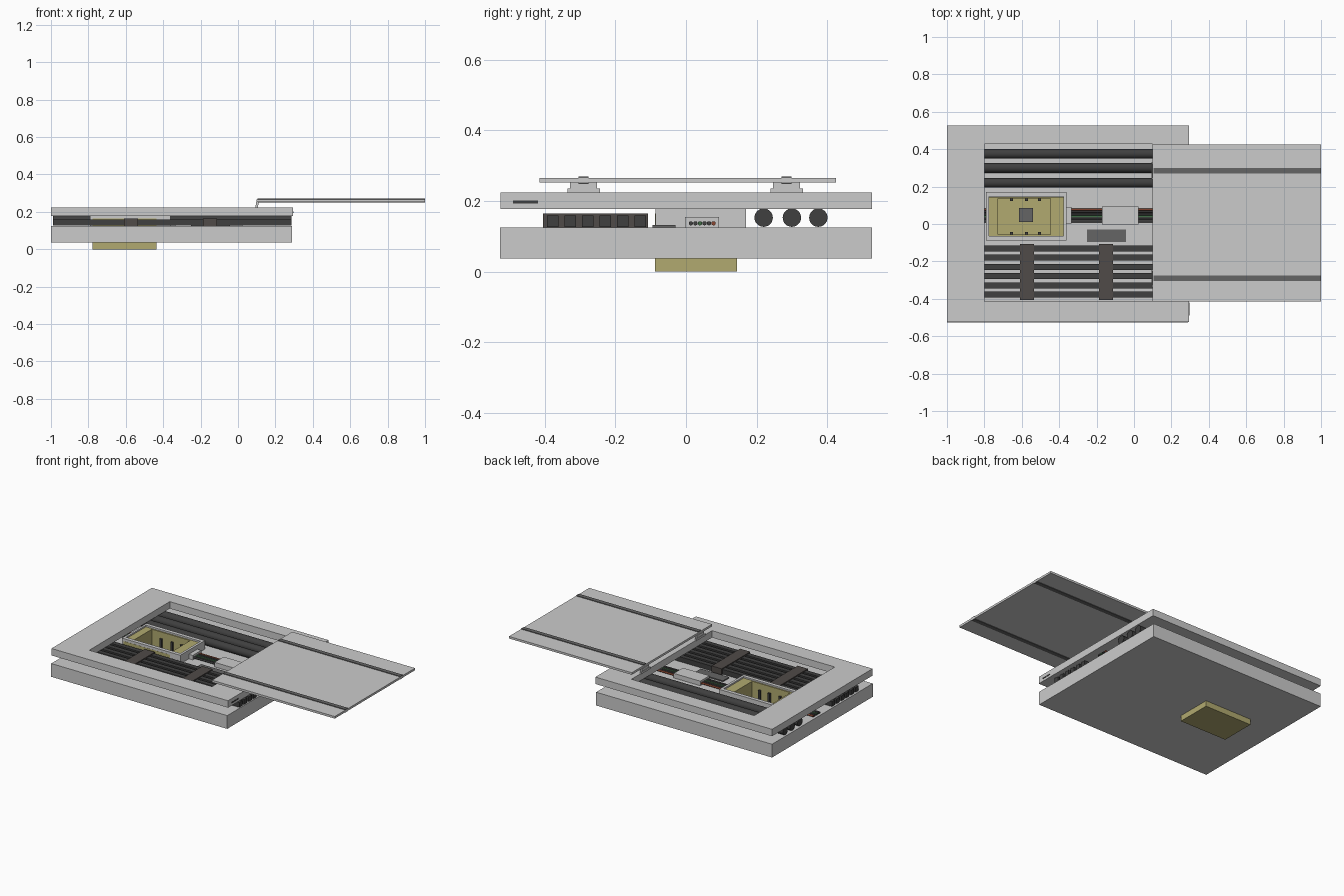
import bpy, bmesh, math
from mathutils import Matrix

if "Cube" in bpy.data.objects:
    bpy.data.objects.remove(bpy.data.objects["Cube"])


def mat(name, r, g, b):
    m = bpy.data.materials.new(name)
    m.diffuse_color = (r, g, b, 1)
    m.use_nodes = True
    m.node_tree.nodes["Principled BSDF"].inputs["Base Color"].default_value = m.diffuse_color
    return m


DARK = mat("dark_rubber", 0.05, 0.05, 0.05)
STRAP = mat("strap_brown", 0.08, 0.07, 0.065)
RAIL = mat("rail_grey", 0.13, 0.13, 0.13)
YELLOW = mat("yellow_plastic", 0.44, 0.40, 0.16)
RED = mat("red_wire", 0.25, 0.06, 0.03)
GREEN = mat("green_wire", 0.05, 0.15, 0.06)


def finish(name, bm, m=None):
    bmesh.ops.recalc_face_normals(bm, faces=bm.faces)
    me = bpy.data.meshes.new(name)
    bm.to_mesh(me)
    bm.free()
    ob = bpy.data.objects.new(name, me)
    bpy.context.collection.objects.link(ob)
    if m:
        me.materials.append(m)
    return ob


def box(name, x, y, z, m=None):
    bm = bmesh.new()
    bmesh.ops.create_cube(bm, size=1)
    for v in bm.verts:
        v.co = [(a + b) / 2 + c * (b - a) for (a, b), c in zip((x, y, z), v.co)]
    return finish(name, bm, m)


def ring(name, x, y, hx, hy, z, m=None):
    """Rectangular slab with a rectangular through hole."""
    bm = bmesh.new()
    rows = []
    for (xa, xb), (ya, yb) in ((x, y), (hx, hy)):
        for h in z:
            rows.append([bm.verts.new((px, py, h)) for px, py in
                         ((xa, ya), (xb, ya), (xb, yb), (xa, yb))])
    ob, ot, ib, it = rows
    for a, b in ((ob, ot), (ot, it), (it, ib), (ib, ob)):
        for i in range(4):
            j = (i + 1) % 4
            bm.faces.new((a[i], a[j], b[j], b[i]))
    return finish(name, bm, m)


def rod(name, x, y, z, r, m, sides=24):
    bm = bmesh.new()
    mx = Matrix.Translation(((x[0] + x[1]) / 2, y, z)) @ Matrix.Rotation(math.pi / 2, 4, 'Y')
    bmesh.ops.create_cone(bm, cap_ends=True, segments=sides, radius1=r, radius2=r,
                          depth=x[1] - x[0], matrix=mx)
    ob = finish(name, bm, m)
    for p in ob.data.polygons:
        p.use_smooth = len(p.vertices) == 4
    return ob


# Floor slab and raised frame
PX, PY = (-0.778, -0.436), (-0.088, 0.144)
ring("base_slab", (-1, 0.29), (-0.527, 0.527), PX, PY, (0.037, 0.125))
ring("top_frame", (-1, 0.295), (-0.525, 0.527), (-0.8, 0.1), (-0.415, 0.428), (0.178, 0.224))
box("frame_end_slot", (0.29, 0.297), (-0.49, -0.42), (0.193, 0.201), DARK)

# Open lid with two long rails and hinge leaves
box("lid", (0.1, 1), (-0.415, 0.425), (0.252, 0.266))
for y in (-0.29, 0.285):
    box("lid_rail", (0.103, 0.999), (y - 0.014, y + 0.014), (0.249, 0.27), RAIL)
    box("hinge_leaf", (0.094, 0.106), (y - 0.046, y + 0.046), (0.222, 0.236))
    box("hinge_neck", (0.097, 0.11), (y - 0.038, y + 0.038), (0.236, 0.253))

# Three round pipes
for y in (0.22, 0.30, 0.375):
    rod("round_pipe", (-0.99, 0.285), y, 0.153, 0.026, DARK, 32)

# Six square ducts held by two clamps
for i in range(6):
    y = -0.13 - 0.0495 * i
    box("square_duct", (-0.99, 0.285), (y - 0.016, y + 0.016), (0.127, 0.159), DARK)
for x in (-0.572, -0.15):
    box("duct_clamp", (x - 0.037, x + 0.037), (-0.405, -0.107), (0.125, 0.165), STRAP)

# Deep yellow pocket in its grey housing
ring("pocket_wall", PX, PY, (-0.727, -0.446), (-0.055, 0.136), (0.012, 0.165), YELLOW)
box("pocket_floor", PX, PY, (0, 0.012), YELLOW)
ring("pocket_flange", (-0.776, -0.376), (-0.063, 0.144), (-0.727, -0.446), (-0.055, 0.136),
     (0.165, 0.172), YELLOW)
ring("pocket_housing", (-0.79, -0.362), (-0.087, 0.17), (-0.776, -0.378), (-0.063, 0.146),
     (0.125, 0.182))
box("pocket_pad", (-0.615, -0.54), (0.01, 0.085), (0.012, 0.03), RAIL)
for x in (-0.655, -0.575, -0.505):
    for y in (-0.049, 0.13):
        box("pocket_pin", (x - 0.008, x + 0.008), (y - 0.006, y + 0.006), (0.012, 0.13), DARK)

# Wire bundle, connector and junction box
for i, m in enumerate((DARK, DARK, GREEN, DARK, DARK, RED)):
    y = 0.014 + 0.0128 * i
    rod("wire", (-0.34, 0.287), y, 0.137, 0.006, m, 10)
    rod("rear_wire", (-0.99, -0.785), y, 0.137, 0.006, m, 10)
box("wire_connector", (-0.363, -0.333), (0.002, 0.092), (0.125, 0.155))
box("junction_box", (-0.17, 0.025), (-0.003, 0.093), (0.125, 0.155))
box("floor_plate", (-0.25, -0.042), (-0.095, -0.03), (0.125, 0.132), RAIL)
